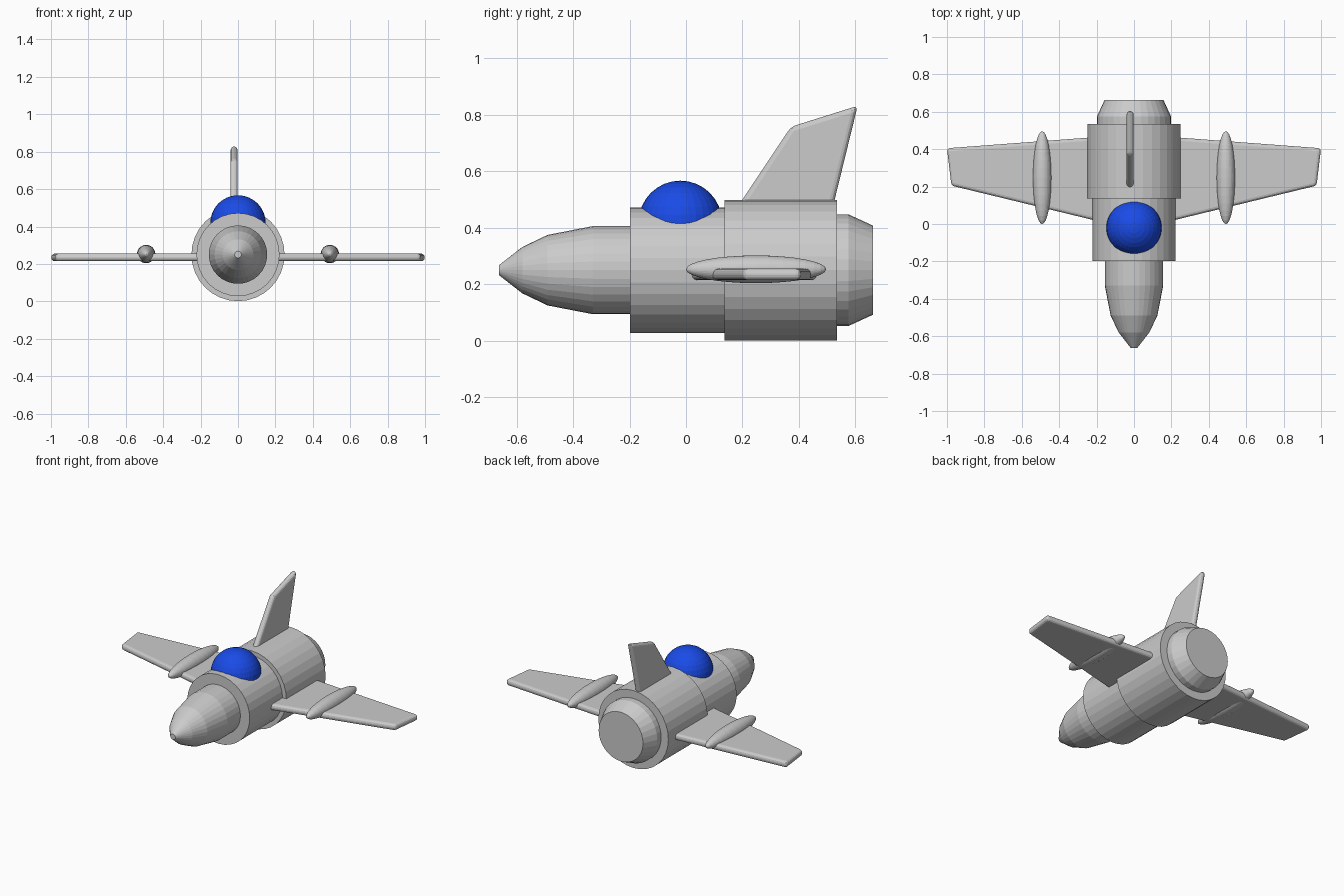
import bpy, bmesh
from math import cos, sin, pi

if "Cube" in bpy.data.objects:
    bpy.data.objects.remove(bpy.data.objects["Cube"])

AXIS_Z = 0.25
SIDES = 32


def make_object(name, bm):
    bmesh.ops.recalc_face_normals(bm, faces=bm.faces)
    mesh = bpy.data.meshes.new(name)
    bm.to_mesh(mesh)
    bm.free()
    obj = bpy.data.objects.new(name, mesh)
    bpy.context.collection.objects.link(obj)
    return obj


def lathe(name, profile):
    """Closed body of revolution along y from (y, radius) pairs."""
    bm = bmesh.new()
    rings = [[bm.verts.new((r * cos(2 * pi * i / SIDES), y,
                            AXIS_Z + r * sin(2 * pi * i / SIDES)))
              for i in range(SIDES)] for y, r in profile]
    for a, b in zip(rings, rings[1:]):
        for i in range(SIDES):
            j = (i + 1) % SIDES
            bm.faces.new((a[i], a[j], b[j], b[i]))
    bm.faces.new(rings[0])
    bm.faces.new(rings[-1])
    return make_object(name, bm)


def plate(name, outline, thickness):
    """Outline of 3D points extruded along the given vector, edges rounded."""
    bm = bmesh.new()
    face = bm.faces.new([bm.verts.new(p) for p in outline])
    new = bmesh.ops.extrude_face_region(bm, geom=[face])["geom"]
    bmesh.ops.translate(bm, vec=thickness,
                        verts=[v for v in new if isinstance(v, bmesh.types.BMVert)])
    obj = make_object(name, bm)
    bevel = obj.modifiers.new("rounded_edges", 'BEVEL')
    bevel.width = 0.017
    bevel.segments = 3
    bevel.limit_method = 'NONE'
    return obj


def ellipsoid(name, centre, radii, axis_along_y=False):
    bpy.ops.mesh.primitive_uv_sphere_add(
        segments=32, ring_count=16, radius=1, location=centre,
        rotation=(pi / 2 if axis_along_y else 0, 0, 0))
    obj = bpy.context.object
    obj.name = name
    obj.scale = radii
    return obj


# Fuselage sections
lathe("nose", [(-0.662, 0.018), (-0.58, 0.082), (-0.49, 0.125),
               (-0.33, 0.156), (-0.15, 0.156)])
lathe("front_fuselage", [(-0.198, 0.222), (0.18, 0.222)])
lathe("rear_fuselage", [(0.136, 0.249), (0.535, 0.249)])
lathe("engine_nozzle", [(0.48, 0.198), (0.575, 0.198), (0.662, 0.158)])

# Cockpit canopy
canopy = ellipsoid("canopy", (0, -0.02, 0.419), (0.148, 0.148, 0.148))
blue = bpy.data.materials.new("canopy_blue")
blue.diffuse_color = (0.01, 0.07, 0.8, 1)
blue.use_nodes = True
blue.node_tree.nodes["Principled BSDF"].inputs["Base Color"].default_value = blue.diffuse_color
canopy.data.materials.append(blue)

# Wings and wing pods
wing_plan = [(0.08, -0.012), (0.976, 0.205), (1.0, 0.405), (0.08, 0.474)]
for side, s in (("left", -1), ("right", 1)):
    plate(side + "_wing", [(s * x, y, 0.215) for x, y in wing_plan], (0, 0, 0.04))
    ellipsoid(side + "_pod", (s * 0.491, 0.248, 0.253), (0.049, 0.049, 0.248), True)

# Tail fin
fin_side = [(0.16, 0.44), (0.372, 0.758), (0.608, 0.832), (0.512, 0.44)]
plate("tail_fin", [(-0.04, y, z) for y, z in fin_side], (0.038, 0, 0))
